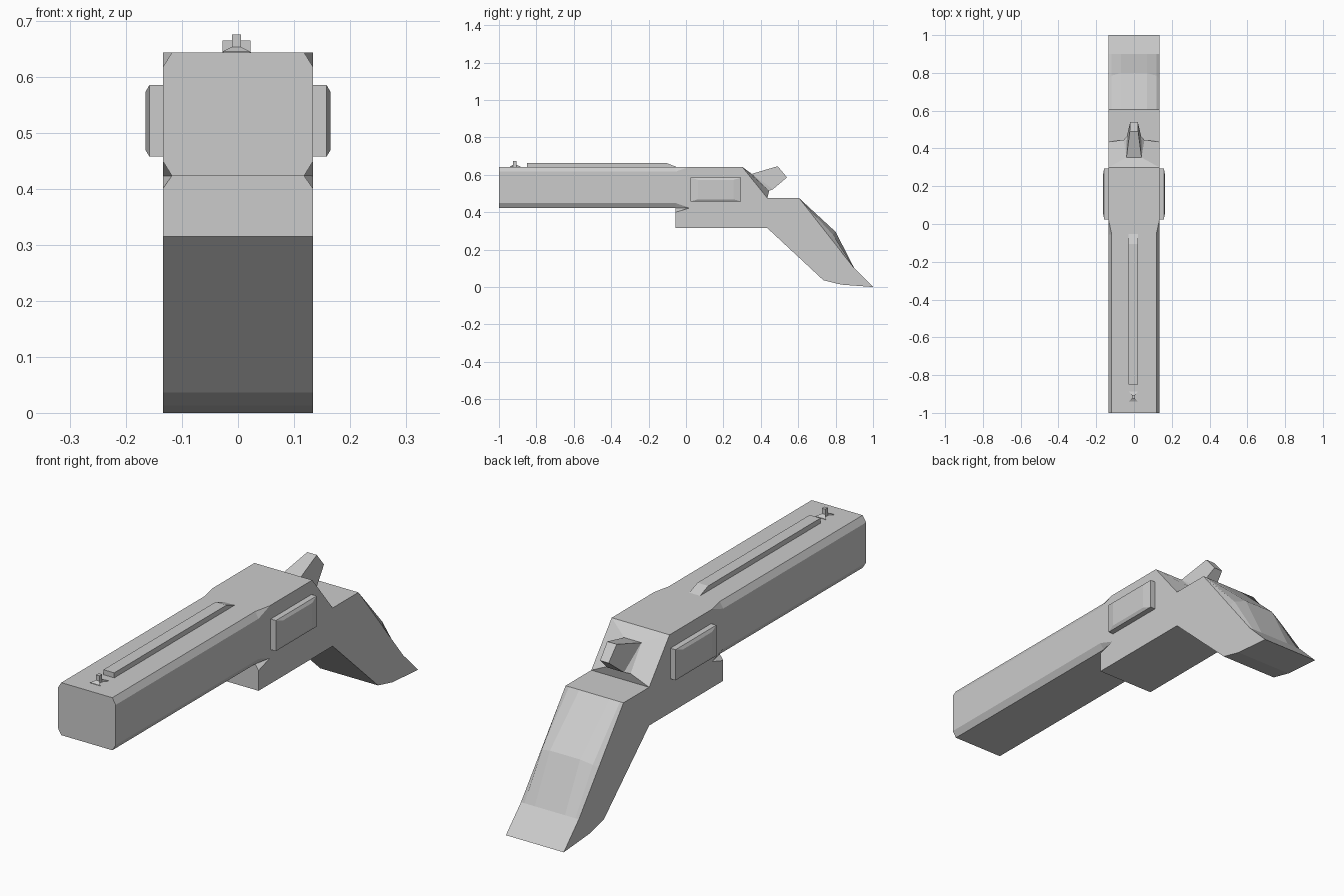
import bpy, bmesh

if "Cube" in bpy.data.objects:
    bpy.data.objects.remove(bpy.data.objects["Cube"])

W = 0.134   # half width of body
I = 0.118   # half width inside the chamfer
CX = -0.003  # centre line of the sights


def loft(name, rings):
    """Skin a closed body through equal-length point rings."""
    bm = bmesh.new()
    vs = [[bm.verts.new(p) for p in r] for r in rings]
    n = len(rings[0])
    for a, b in zip(vs, vs[1:]):
        for i in range(n):
            j = (i + 1) % n
            bm.faces.new((a[i], a[j], b[j], b[i]))
    bm.faces.new(vs[0])
    bm.faces.new(vs[-1])
    bmesh.ops.remove_doubles(bm, verts=bm.verts, dist=1e-5)
    bmesh.ops.recalc_face_normals(bm, faces=bm.faces)
    me = bpy.data.meshes.new(name)
    bm.to_mesh(me)
    bm.free()
    ob = bpy.data.objects.new(name, me)
    bpy.context.collection.objects.link(ob)
    return ob


# Barrel: chamfered block whose chamfers run out at the frame
def barrel_ring(y, cx, cz):
    lo, hi = 0.423, 0.643
    return [(-W + cx, y, lo), (W - cx, y, lo), (W, y, lo + cz), (W, y, hi - cz),
            (W - cx, y, hi), (-W + cx, y, hi), (-W, y, hi - cz), (-W, y, lo + cz)]


loft("barrel", [barrel_ring(-1, 0.016, 0.026), barrel_ring(-0.055, 0.016, 0.026),
                barrel_ring(0.018, 0.0005, 0.0005)])


# Frame and grip: one side profile, varied across the width
def frame_ring(x):
    a = abs(x)
    notch = 0.023 if a > 0.13 else 0
    k = 0 if a > 0.13 else (0.5 if a > 0.1 else 1)
    prof = [(-0.055, 0.315), (0.435, 0.315), (0.735, 0.036), (0.83, 0.013), (1.0, 0.0),
            (0.9, 0.1), (0.77 + 0.03 * k, 0.265 + 0.03 * k), (0.605, 0.475),
            (0.435, 0.475), (0.3, 0.643), (0.018, 0.643), (0.018, 0.423),
            (-0.055, 0.423 - notch)]
    return [(x, y, z) for y, z in prof]


loft("frame_and_grip", [frame_ring(x) for x in (-W, -I, -0.07, 0.07, I, W)])


# Hammer: spreads from the back slope of the frame to a narrow spur
def hammer_ring(top, low, wt, wl):
    return [(-wt, *top), (wt, *top), (wl, *low), (-wl, *low)]


loft("hammer", [hammer_ring((0.3, 0.643), (0.435, 0.475), W, W),
                hammer_ring((0.352, 0.605), (0.445, 0.515), 0.04, 0.055),
                hammer_ring((0.352, 0.605), (0.465, 0.523), 0.04, 0.038),
                hammer_ring((0.49, 0.646), (0.54, 0.586), 0.022, 0.02)])


# Raised side panels
def panel_ring(x, y0, y1, z0, z1):
    return [(x, y0, z0), (x, y1, z0), (x, y1, z1), (x, y0, z1)]


for s, side in ((1, "right"), (-1, "left")):
    loft("side_panel_" + side, [panel_ring(s * 0.12, 0.025, 0.295, 0.457, 0.585),
                                panel_ring(s * 0.158, 0.025, 0.295, 0.457, 0.585),
                                panel_ring(s * 0.165, 0.063, 0.255, 0.469, 0.573)])


# Top rib with a sloped rear end
def rib_ring(y, z):
    return [(CX - 0.025, y, 0.64), (CX + 0.025, y, 0.64),
            (CX + 0.025, y, z), (CX - 0.025, y, z)]


loft("top_rib", [rib_ring(-0.85, 0.664), rib_ring(-0.107, 0.664), rib_ring(-0.053, 0.643)])


# Front sight: pinched base and post
def sight_ring(y, w, z):
    return [(CX - w, y, 0.64), (CX + w, y, 0.64), (CX + w, y, z), (CX - w, y, z)]


loft("sight_base", [sight_ring(-0.94, 0.024, 0.645), sight_ring(-0.924, 0.008, 0.653),
                    sight_ring(-0.906, 0.008, 0.653), sight_ring(-0.886, 0.024, 0.645)])
loft("sight_post", [sight_ring(-0.924, 0.008, 0.675), sight_ring(-0.906, 0.008, 0.675)])
